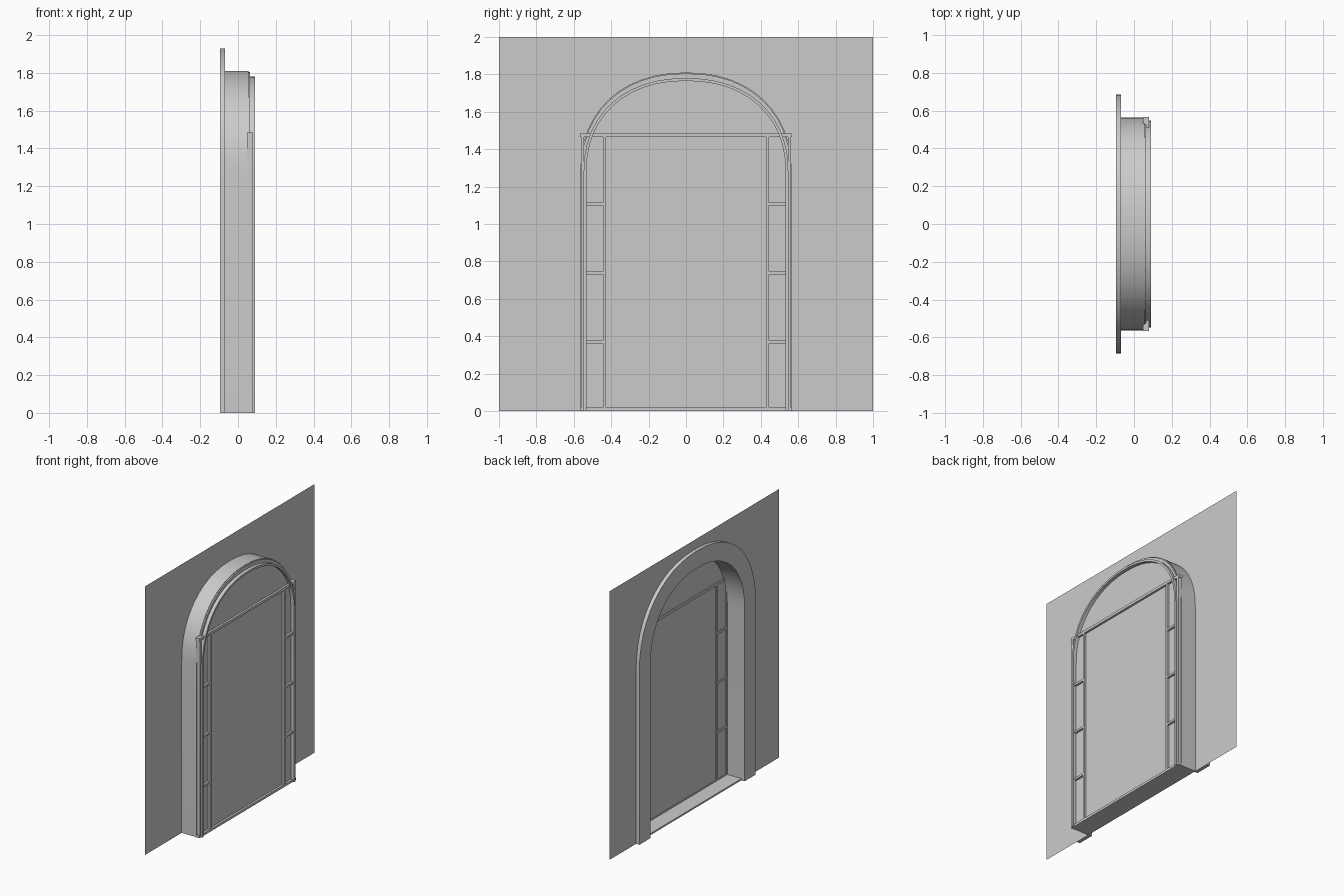
import bpy
import bmesh
import math

cube = bpy.data.objects.get("Cube")
if cube:
    bpy.data.objects.remove(cube, do_unlink=True)

# One plain grey for everything
grey = bpy.data.materials.new("plain_grey")
grey.use_nodes = True
grey.diffuse_color = (0.6, 0.6, 0.6, 1)
grey.node_tree.nodes["Principled BSDF"].inputs["Base Color"].default_value = (0.6, 0.6, 0.6, 1)

SPRING = 1.28      # height where the arch starts to curve
WALL_X = -0.068
DOOR_X = 0.055
BAR_TOP = 1.475    # height of the transom


def arch(half, top, steps=24):
    """Outline in (y, z) from one foot over the crown to the other foot."""
    power = 2 / 2.2
    pts = [(half, 0)]
    for i in range(steps + 1):
        a = math.pi * i / steps
        c, s = math.cos(a), max(math.sin(a), 0)
        pts.append((math.copysign(abs(c) ** power, c) * half,
                    SPRING + (top - SPRING) * s ** power))
    return pts + [(-half, 0)]


def finish(name, bm, smooth=False):
    bmesh.ops.recalc_face_normals(bm, faces=bm.faces)
    mesh = bpy.data.meshes.new(name)
    bm.to_mesh(mesh)
    bm.free()
    mesh.materials.append(grey)
    obj = bpy.data.objects.new(name, mesh)
    bpy.context.collection.objects.link(obj)
    if smooth:
        bpy.ops.object.select_all(action="DESELECT")
        obj.select_set(True)
        bpy.context.view_layer.objects.active = obj
        bpy.ops.object.shade_smooth_by_angle()
    return obj


def plate(name, outline, x0, x1=None):
    """Flat outline, given thickness when x1 is set."""
    bm = bmesh.new()
    face = bm.faces.new([bm.verts.new((x0, y, z)) for y, z in outline])
    if x1 is not None:
        new = bmesh.ops.extrude_face_region(bm, geom=[face])["geom"]
        verts = [v for v in new if isinstance(v, bmesh.types.BMVert)]
        bmesh.ops.translate(bm, verts=verts, vec=(x1 - x0, 0, 0))
    return finish(name, bm)


def arch_band(name, outer, inner, x0, x1):
    """Arched band between two outlines, closed on all sides."""
    bm = bmesh.new()
    corners = [(outer, x0), (outer, x1), (inner, x1), (inner, x0)]
    rows = [[bm.verts.new((x, y, z)) for y, z in line] for line, x in corners]
    for k in range(4):
        a, b = rows[k], rows[(k + 1) % 4]
        for i in range(len(a) - 1):
            bm.faces.new((a[i], a[i + 1], b[i + 1], b[i]))
    for end in (0, -1):
        bm.faces.new([r[end] for r in rows])
    return finish(name, bm, smooth=True)


def box(name, xs, ys, zs):
    bm = bmesh.new()
    bmesh.ops.create_cube(bm, size=1)
    for v in bm.verts:
        v.co = [lo if c < 0 else hi for c, (lo, hi) in zip(v.co, (xs, ys, zs))]
    return finish(name, bm)


# Thin wall with an arched opening
trim_outer = arch(0.685, 1.93)
wall = [(-1, 0), (-1, 2), (1, 2), (1, 0)] + trim_outer
plate("wall", wall, WALL_X)

# Raised surround, deep reveal and floor of the niche
reveal_inner = arch(0.555, 1.80)
arch_band("arch_surround", trim_outer, reveal_inner, -0.095, WALL_X)
arch_band("arch_reveal", arch(0.565, 1.81), reveal_inner, WALL_X, DOOR_X)
box("threshold", (WALL_X, DOOR_X), (-0.56, 0.56), (0, 0.012))

# Closed door leaf with the fanlight above
plate("door_panel", arch(0.56, 1.805), DOOR_X, 0.064)
arch_band("door_frame", arch(0.547, 1.78), arch(0.532, 1.765), DOOR_X, 0.09)

# Transom and bottom rail
box("transom", (0.048, 0.08), (-0.567, 0.567), (BAR_TOP - 0.01, BAR_TOP + 0.01))
box("bottom_rail", (0.048, 0.08), (-0.567, 0.567), (0, 0.018))

# Side lights: posts and cross bars on both sides
for side, label in ((1, "north"), (-1, "south")):
    def span(a, b):
        return tuple(sorted((side * a, side * b)))
    box(f"mullion_{label}", (0.048, 0.08), span(0.428, 0.443), (0.018, BAR_TOP))
    box(f"side_post_{label}", (0.048, 0.08), span(0.545, 0.562), (0.018, BAR_TOP))
    for n in range(1, 4):
        z = BAR_TOP * n / 4
        box(f"side_bar_{label}_{n}", (0.048, 0.08), span(0.443, 0.545),
            (z - 0.008, z + 0.008))
